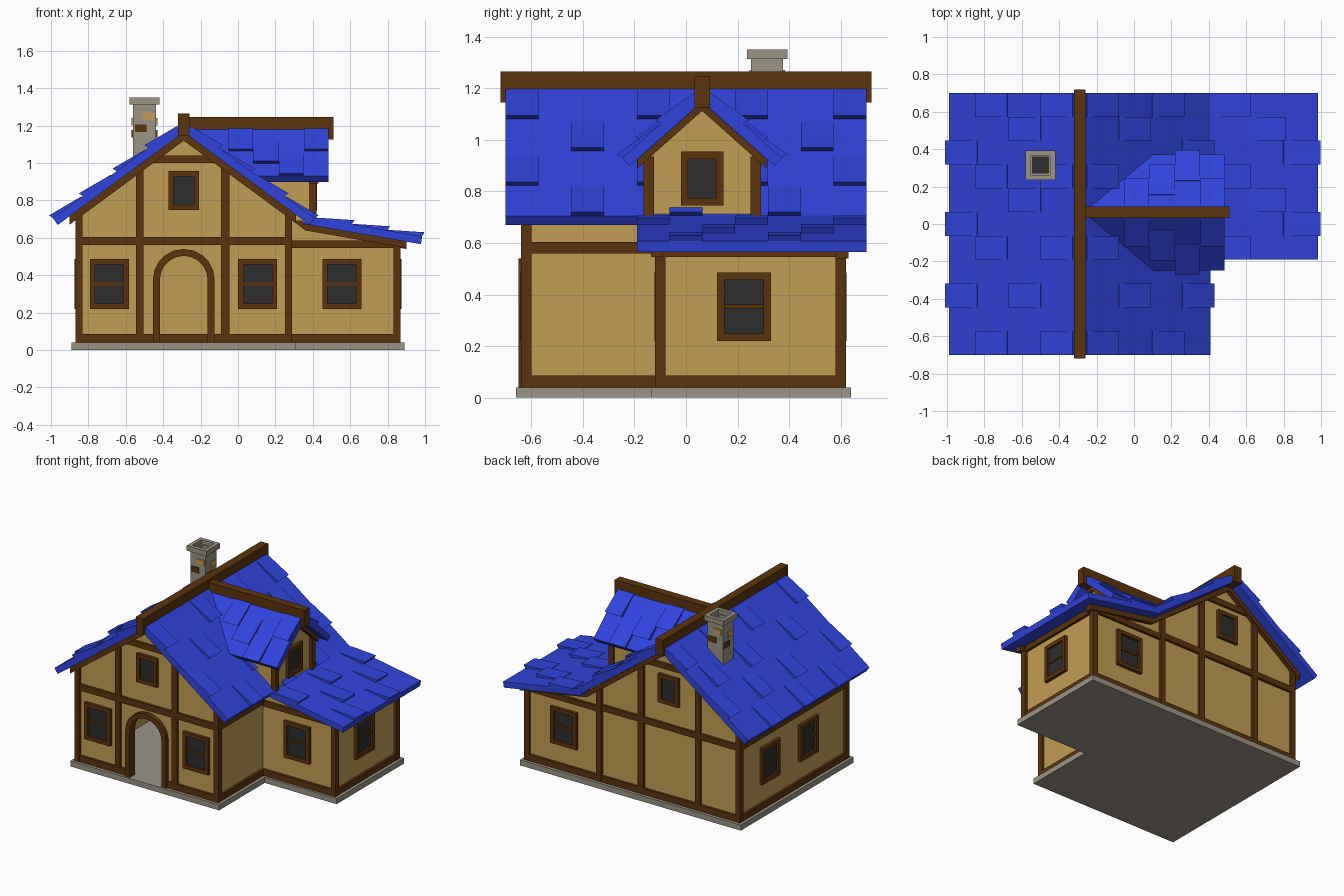
import bpy, bmesh, math
from mathutils import Vector

if "Cube" in bpy.data.objects:
    bpy.data.objects.remove(bpy.data.objects["Cube"])


def material(name, rgb):
    m = bpy.data.materials.new(name)
    lin = [((c / 255 + 0.055) / 1.055) ** 2.4 for c in rgb]
    m.diffuse_color = (*lin, 1)
    m.use_nodes = True
    m.node_tree.nodes["Principled BSDF"].inputs["Base Color"].default_value = m.diffuse_color
    return m


BLUE = material("roof blue", (48, 68, 222))
TAN = material("plaster tan", (195, 157, 84))
BROWN = material("timber brown", (92, 52, 13))
GREY = material("stone grey", (155, 148, 134))
DARK = material("dark glass", (46, 46, 46))


def make(name, solids, mat):
    """Each solid is a pair of matching 3D loops joined into a closed prism."""
    bm = bmesh.new()
    for la, lb in solids:
        a, b = [bm.verts.new(p) for p in la], [bm.verts.new(p) for p in lb]
        n = len(a)
        bm.faces.new(a)
        bm.faces.new(b[::-1])
        for i in range(n):
            j = (i + 1) % n
            bm.faces.new((a[j], a[i], b[i], b[j]))
    bmesh.ops.recalc_face_normals(bm, faces=bm.faces)
    me = bpy.data.meshes.new(name)
    bm.to_mesh(me)
    bm.free()
    me.materials.append(mat)
    ob = bpy.data.objects.new(name, me)
    bpy.context.collection.objects.link(ob)
    return ob


def box(x0, x1, y0, y1, z0, z1):
    q = [(x0, y0), (x1, y0), (x1, y1), (x0, y1)]
    return [(x, y, z0) for x, y in q], [(x, y, z1) for x, y in q]


def prism_y(pts, y0, y1):
    return [(x, y0, z) for x, z in pts], [(x, y1, z) for x, z in pts]


def prism_x(pts, x0, x1):
    return [(x0, y, z) for y, z in pts], [(x1, y, z) for y, z in pts]


def strip(top, t):
    """Band of vertical thickness t below a polyline."""
    return top + [(a, b - t) for a, b in reversed(top)]


def arch(r, z0, zc, n=10):
    pts = [(CX - r * math.cos(math.pi * i / n), zc + r * math.sin(math.pi * i / n)) for i in range(n + 1)]
    return [(CX - r, z0)] + pts + [(CX + r, z0)]


CX = -0.29                      # main ridge x
DY = 0.0625                     # dormer ridge y
SL = 0.515 / 0.70               # main roof slope


def under(x):                   # underside height of the main roof
    return 1.164 - SL * abs(x - CX)


# Stone base
make("stone_base", [box(-0.89, 0.31, -0.66, 0.64, 0, 0.04),
                    box(0.31, 0.89, -0.135, 0.64, 0, 0.04)], GREY)

# Plaster walls, hollow, with an arched door opening in front
gable = [(0.27, 0.04), (0.27, under(0.27)), (CX, 1.16), (-0.85, under(-0.85)), (-0.85, 0.04)]
make("front_wall", [prism_y(gable + arch(0.135, 0.04, 0.375), -0.62, -0.59)], TAN)
make("back_wall", [prism_y([(-0.85, 0.04), (-0.85, under(-0.85)), (CX, 1.16), (0.36, 0.68),
                            (0.85, 0.59), (0.85, 0.04)], 0.57, 0.60)], TAN)
make("left_wall", [box(-0.85, -0.82, -0.61, 0.59, 0.04, 0.75)], TAN)
make("main_right_wall", [box(0.24, 0.27, -0.61, 0.59, 0.04, 0.75)], TAN)
make("wing_front_wall", [prism_y([(0.26, 0.04), (0.26, 0.75), (0.36, 0.68), (0.85, 0.59), (0.85, 0.04)],
                                 -0.10, -0.07)], TAN)
make("wing_right_wall", [box(0.82, 0.85, -0.09, 0.59, 0.04, 0.59)], TAN)

# Timber posts
posts = []
for y0, y1 in ((-0.64, -0.60), (0.58, 0.62)):
    for x0, x1, top in ((-0.87, -0.832, 0.72), (-0.545, -0.505, 0.97), (-0.09, -0.045, 0.97), (0.25, 0.29, 0.72)):
        posts.append(box(x0, x1, y0, y1, 0.04, top))
for y0 in (-0.12, 0.58):
    posts.append(box(0.832, 0.87, y0, y0 + 0.04, 0.04, 0.58))
make("timber_posts", posts, BROWN)

# Horizontal timbers: sills, mid beams, collar beams
beams = [box(-0.87, CX - 0.15, -0.638, -0.60, 0.04, 0.085), box(CX + 0.15, 0.29, -0.638, -0.60, 0.04, 0.085),
         box(-0.87, 0.29, -0.638, -0.60, 0.56, 0.605)]
for z0, z1 in ((0.04, 0.085), (0.56, 0.603)):
    beams += [box(-0.868, -0.83, -0.62, 0.60, z0, z1), box(0.25, 0.288, -0.62, -0.08, z0, z1)]
for z0, z1 in ((0.04, 0.085), (0.545, 0.585)):
    beams += [box(0.28, 0.868, -0.118, -0.08, z0, z1), box(0.83, 0.868, -0.11, 0.61, z0, z1),
              box(0.28, 0.868, 0.56, 0.618, z0, z1)]
beams += [box(-0.87, 0.29, 0.56, 0.618, z0, z1) for z0, z1 in ((0.04, 0.085), (0.56, 0.603))]
beams += [box(CX - 0.19, CX + 0.19, y0, y0 + 0.04, 1.0, 1.04) for y0 in (-0.638, 0.578)]
make("timber_beams", beams, BROWN)

# Sloping trim under the roof edges
wing_line = [(0.36, 0.674), (0.90, 0.580)]
make("gable_trim", [
    prism_y(strip([(-0.90, under(-0.9)), (CX, 1.164), (0.31, under(0.31))], 0.045), -0.65, -0.60),
    prism_y(strip([(-0.90, under(-0.9)), (CX, 1.164)] + wing_line, 0.04), 0.58, 0.63),
    prism_y(strip([(0.26, 0.75)] + wing_line, 0.035), -0.135, -0.09)], BROWN)

# Door frame
make("door_frame", [prism_y(arch(0.165, 0.04, 0.375) + arch(0.128, 0.04, 0.375)[::-1], -0.65, -0.59)], BROWN)


# Windows: built facing the front, then turned to their wall
def window(name, loc, turn, w, h, bar):
    a, b, t = w / 2, h / 2, 0.028
    f = [box(-a, -a + t, -0.023, 0.01, -b, b), box(a - t, a, -0.023, 0.01, -b, b),
         box(-a + t, a - t, -0.023, 0.01, -b, -b + t), box(-a + t, a - t, -0.023, 0.01, b - t, b)]
    if bar:
        f.append(box(-a + t, a - t, -0.016, 0.01, -0.008, 0.008))
    for part, solids, m in (("frame", f, BROWN),
                            ("glass", [box(-a + t, a - t, -0.008, 0, -b + t, b - t)], DARK)):
        ob = make(name + "_" + part, solids, m)
        ob.location = loc
        ob.rotation_euler.z = turn


Q = math.pi / 2
for name, loc, turn in (("front_left_window", (-0.6875, -0.62, 0.353), 0),
                        ("front_right_window", (0.105, -0.62, 0.353), 0),
                        ("wing_front_window", (0.555, -0.10, 0.353), 0),
                        ("wing_right_window", (0.85, 0.225, 0.353), Q),
                        ("wing_back_window", (0.555, 0.60, 0.353), 2 * Q),
                        ("left_window_a", (-0.85, 0.26, 0.353), -Q),
                        ("left_window_b", (-0.85, -0.18, 0.353), -Q)):
    window(name, loc, turn, 0.208, 0.266, True)
for name, loc, turn in (("front_attic_window", (CX, -0.62, 0.852), 0),
                        ("back_attic_window", (CX, 0.60, 0.852), 2 * Q),
                        ("dormer_window", (0.40, DY, 0.85), Q)):
    window(name, loc, turn, 0.165, 0.208, False)


# Roof slopes: slab plus raised wedge shingles; u runs along the ridge, v downhill
def roof(name, origin, u, down, run, drop, u0, u1, t, shingles):
    u, d = Vector(u), Vector(down)
    length = math.hypot(run, drop)
    v = (d * run - Vector((0, 0, drop))) / length
    n = (d * drop + Vector((0, 0, run))) / length
    o = Vector(origin)

    def block(a, b, prof):
        return [[o + u * s + v * p + n * q for p, q in prof] for s in (a, b)]

    solids = [block(u0, u1, [(0, -t), (length, -t), (length, 0), (0, 0)])]
    for a, b, h in shingles:
        e = h * length / run
        s = e - 0.19
        solids.append(block(a, b, [(s, -0.01), (e - 0.005, -0.01), (e + 0.008, 0.024), (s, 0.003)]))
    make(name, solids, BLUE)


def cols(rows):
    w = 1.4 / 11
    return [(-0.7 + c * w, -0.7 + (c + 1) * w, h) for h, cs in rows for c in cs]


main_shingles = cols([(0.19, (0, 4, 7, 10)), (0.36, (2, 6, 9)), (0.54, (0, 4, 7, 10)), (0.70, (2, 5, 8))])
for name, s in (("left_roof", -1), ("right_roof", 1)):
    roof(name, (CX, 0, 1.22), (0, 1, 0), (s, 0, 0), 0.70, 0.515, -0.70, 0.70, 0.045, main_shingles)
roof("wing_roof", (0.36, 0, 0.715), (0, 1, 0), (1, 0, 0), 0.625, 0.108, -0.19, 0.70, 0.042,
     cols([(0.25, (4, 7, 10)), (0.44, (6, 9)), (0.625, (5, 8))]))
for name, s in (("dormer_front_roof", -1), ("dormer_back_roof", 1)):
    roof(name, (0, DY, 1.205), (1, 0, 0), (0, s, 0), 0.31, 0.275, -0.25, 0.485, 0.042,
         [(-0.05, 0.08, 0.16), (0.355, 0.484, 0.16), (0.22, 0.35, 0.31), (0.08, 0.22, 0.235)])
make("main_ridge_beam", [box(CX - 0.03, CX + 0.03, -0.72, 0.72, 1.145, 1.265)], BROWN)
make("dormer_ridge_beam", [box(-0.26, 0.51, DY - 0.03, DY + 0.03, 1.125, 1.245)], BROWN)

# Dormer walls and trim
make("dormer_wall", [prism_x([(DY - 0.22, 0.69), (DY + 0.22, 0.69), (DY + 0.22, 0.945), (DY, 1.14),
                              (DY - 0.22, 0.945)], -0.05, 0.40)], TAN)
make("dormer_trim", [box(0.38, 0.42, DY + s * 0.2075 - 0.02, DY + s * 0.2075 + 0.02, 0.69, 0.935) for s in (-1, 1)]
     + [prism_x(strip([(DY - 0.25, 0.925), (DY, 1.147), (DY + 0.25, 0.925)], 0.035), 0.38, 0.43)], BROWN)


# Chimney with hollow top and a few odd bricks
def ring(x, y, r, t, z0, z1):
    return [box(x - r, x - r + t, y - r, y + r, z0, z1), box(x + r - t, x + r, y - r, y + r, z0, z1),
            box(x - r + t, x + r - t, y - r, y - r + t, z0, z1), box(x - r + t, x + r - t, y + r - t, y + r, z0, z1)]


HX, HY = -0.50, 0.315
make("chimney_stack", ring(HX, HY, 0.062, 0.02, 0.92, 1.32), GREY)
make("chimney_cap", ring(HX, HY, 0.079, 0.027, 1.313, 1.35), GREY)
make("chimney_flue", [box(HX - 0.05, HX + 0.05, HY - 0.05, HY + 0.05, 1.20, 1.25)], DARK)
for name, x0, z0, m in (("tan_brick", -0.01, 1.23, TAN), ("brown_brick", -0.052, 1.165, BROWN)):
    for i in range(4):
        ob = make(name, [box(x0, x0 + 0.062, -0.069, -0.055, z0, z0 + 0.04)], m)
        ob.location = (HX, HY, -0.03 * (i % 2))
        ob.rotation_euler.z = i * Q
